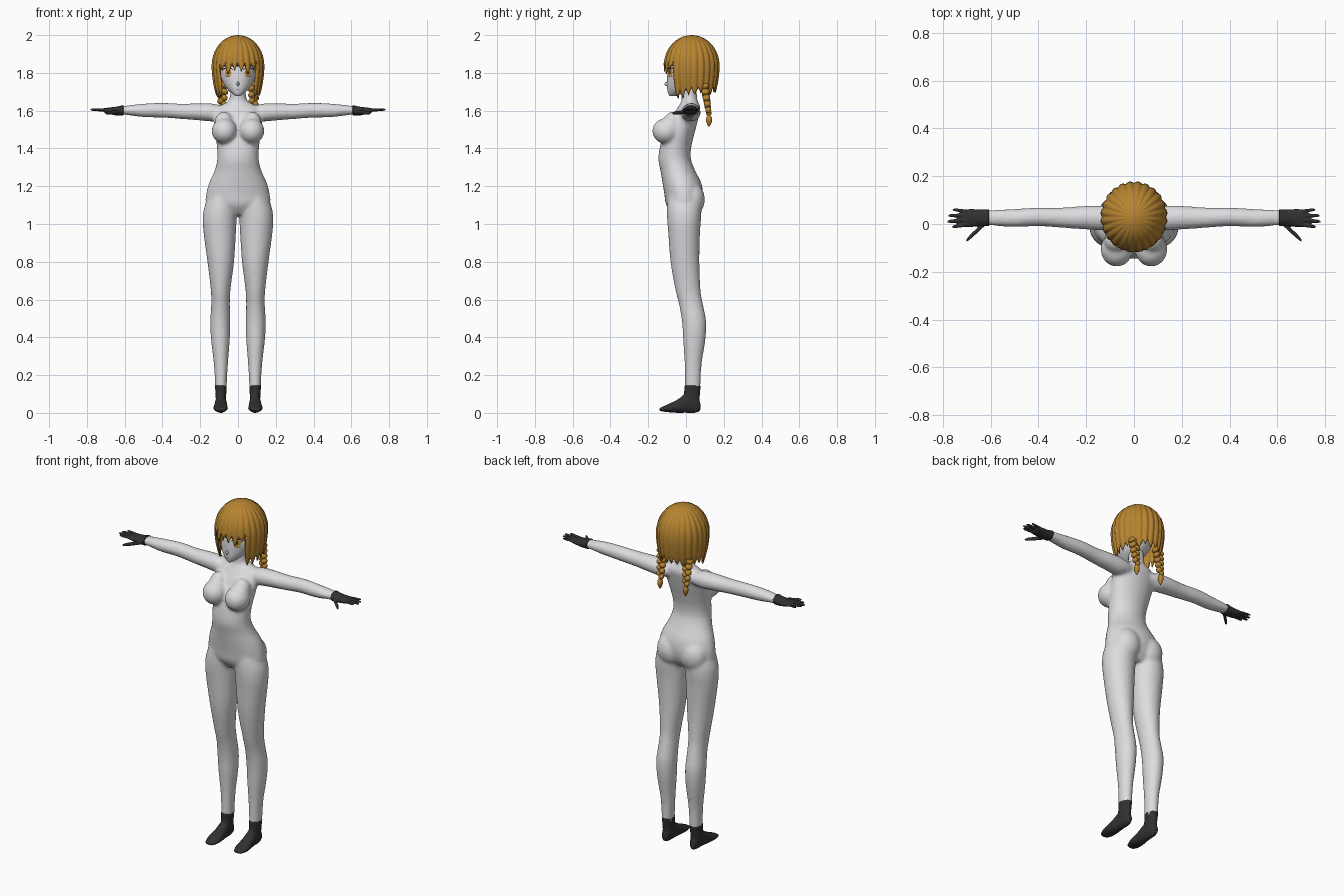
import bpy, bmesh, math
from mathutils import Matrix, Vector
from mathutils.bvhtree import BVHTree

cube = bpy.data.objects.get("Cube")
if cube:
    bpy.data.objects.remove(cube, do_unlink=True)


def material(name, r, g, b):
    m = bpy.data.materials.new(name)
    m.use_nodes = True
    m.diffuse_color = (r, g, b, 1)
    node = m.node_tree.nodes["Principled BSDF"]
    node.inputs["Base Color"].default_value = (r, g, b, 1)
    node.inputs["Roughness"].default_value = 0.7
    return m


GREY = material("body grey", .72, .72, .74)
HAIR = material("golden brown hair", .47, .23, .03)
DARK = material("charcoal", .03, .03, .032)
WHITE = material("eye white", .85, .85, .85)
AMBER = material("amber iris", .6, .27, .03)
LIP = material("muted lip", .3, .16, .15)


def finish(bm, name, mat, voxel=0, smooth=4):
    """Turn a bmesh into a smooth object, optionally fused by a voxel remesh."""
    bmesh.ops.recalc_face_normals(bm, faces=bm.faces)
    me = bpy.data.meshes.new(name)
    bm.to_mesh(me)
    bm.free()
    me.materials.append(mat)
    me.polygons.foreach_set("use_smooth", [True] * len(me.polygons))
    ob = bpy.data.objects.new(name, me)
    bpy.context.collection.objects.link(ob)
    if voxel:
        r = ob.modifiers.new("fuse", 'REMESH')
        r.mode, r.voxel_size, r.use_smooth_shade = 'VOXEL', voxel, True
        s = ob.modifiers.new("soften", 'SMOOTH')
        s.factor, s.iterations = .5, smooth
    return ob


def spline(rings, steps=4):
    """Catmull-Rom interpolation between rings."""
    out = []
    for i in range(len(rings) - 1):
        p, a, b = rings[max(i - 1, 0)], rings[i], rings[i + 1]
        q = rings[min(i + 2, len(rings) - 1)]
        for k in range(steps):
            t = k / steps
            out.append([.5 * (2 * v + (w - u) * t + (2*u - 5*v + 4*w - x) * t*t
                              + (3*v - u - 3*w + x) * t**3)
                        for u, v, w, x in zip(p, a, b, q)])
    return out + [rings[-1]]


def loft(bm, rings, axis='z', side=1, segs=28):
    """Closed skin over ellipses given as (position, a0, a1, b0, b1)."""
    loops = []
    for t, a0, a1, b0, b1 in spline(rings):
        loop = []
        for k in range(segs):
            ang = math.tau * k / segs
            a = (a0 + a1) / 2 + (a1 - a0) / 2 * math.cos(ang)
            b = (b0 + b1) / 2 + (b1 - b0) / 2 * math.sin(ang)
            x, y, z = {'z': (a, b, t), 'x': (t, a, b), 'y': (a, t, b)}[axis]
            loop.append(bm.verts.new((side * x, y, z)))
        loops.append(loop)
    for lo, hi in zip(loops, loops[1:]):
        for k in range(segs):
            n = (k + 1) % segs
            bm.faces.new((lo[k], lo[n], hi[n], hi[k]))
    bm.faces.new(loops[0])
    bm.faces.new(loops[-1])


def ball(bm, loc, size, tilt=0):
    m = Matrix.Translation(loc) @ Matrix.Rotation(tilt, 4, 'Y') @ Matrix.Diagonal((*size, 1))
    bmesh.ops.create_uvsphere(bm, u_segments=20, v_segments=12, radius=1, matrix=m)


# Body: torso, legs and arms fused into one skin
torso = [(1.05, .09, -.07, .05), (1.1, .165, -.105, .08), (1.16, .168, -.115, .09),
         (1.22, .152, -.125, .08), (1.28, .125, -.135, .05), (1.34, .11, -.146, .027),
         (1.4, .111, -.14, .027), (1.46, .119, -.125, .04), (1.52, .126, -.1, .056),
         (1.57, .13, -.075, .068), (1.61, .118, -.048, .076), (1.635, .08, -.032, .07),
         (1.66, .046, -.024, .06), (1.75, .04, -.03, .055)]
leg = [(1.2, .03, .13, -.09, .06), (1.1, .002, .175, -.1, .08), (1.03, .007, .187, -.1, .08),
       (.95, .011, .182, -.094, .074), (.8, .021, .162, -.082, .071),
       (.65, .04, .144, -.056, .077), (.57, .043, .142, -.036, .091),
       (.48, .041, .147, -.021, .107), (.38, .044, .142, -.015, .102),
       (.25, .054, .127, -.007, .082), (.11, .061, .12, -.006, .076)]
arm = [(.07, -.02, .07, 1.56, 1.62), (.13, -.027, .077, 1.543, 1.637),
       (.2, -.023, .076, 1.548, 1.639), (.3, -.016, .069, 1.556, 1.637),
       (.4, -.009, .069, 1.563, 1.641), (.5, -.013, .063, 1.566, 1.637),
       (.58, -.008, .06, 1.576, 1.628), (.63, -.004, .055, 1.582, 1.622)]
bm = bmesh.new()
loft(bm, [(z, -w, w, f, b) for z, w, f, b in torso])
for s in (1, -1):
    loft(bm, leg, side=s)
    loft(bm, arm, 'x', s)
    ball(bm, (s * .072, -.106, 1.492), (.068, .073, .068))
    ball(bm, (s * .075, -.07, 1.535), (.05, .05, .06))
    ball(bm, (s * .075, .03, 1.13), (.08, .07, .09))
finish(bm, "body", GREY, .009, 6)

# Gloved hands and socks
palm = [(.607, -.01, .062, 1.574, 1.63), (.64, -.007, .06, 1.574, 1.622),
        (.68, -.013, .063, 1.582, 1.617), (.71, -.012, .061, 1.59, 1.613)]
ankle = [(.146, .059, .123, -.009, .079), (.1, .062, .119, -.012, .074), (.03, .064, .117, -.03, .07)]
foot = [(.077, .077, .104, .012, .05), (.05, .065, .116, 0, .1), (0, .06, .121, 0, .1),
        (-.05, .056, .127, 0, .068), (-.1, .054, .131, .004, .044), (-.14, .068, .118, .01, .026)]
digits = [((.69, -.002), (.762, -.012), .008), ((.69, .018), (.782, .01), .0085),
          ((.69, .036), (.778, .035), .008), ((.69, .053), (.76, .06), .007),
          ((.625, .002), (.702, -.07), .011)]
for s, label in ((1, "left"), (-1, "right")):
    bm = bmesh.new()
    loft(bm, palm, 'x', s)
    for n, (a, b, r) in enumerate(digits):
        z0, z1 = (1.594, 1.586) if n == 4 else (1.603, 1.606)
        rings = []
        for t, k in ((0, 1), (.5, 1), (.85, .85), (1, .4)):
            x, y, z = (u + (v - u) * t for u, v in zip((*a, z0), (*b, z1)))
            rings.append((x, y - r * k, y + r * k, z - r * k, z + r * k))
        loft(bm, rings, 'x', s, 12)
    finish(bm, label + "_hand", DARK, .004, 2)
    bm = bmesh.new()
    loft(bm, ankle, side=s)
    loft(bm, foot, 'y', s)
    finish(bm, label + "_foot", DARK, .006, 4)

# Head with a small nose
skull = [(1.678, .012, -.086, -.05), (1.69, .03, -.094, -.02), (1.72, .062, -.1, .05),
         (1.76, .085, -.1, .09), (1.8, .096, -.098, .11), (1.86, .1, -.09, .13),
         (1.92, .09, -.06, .12), (1.965, .045, -.02, .08)]
bm = bmesh.new()
loft(bm, [(z, -w, w, f, b) for z, w, f, b in skull], segs=40)
bmesh.ops.recalc_face_normals(bm, faces=bm.faces)
face = BVHTree.FromBMesh(bm)
ball(bm, (0, -.1, 1.742), (.007, .014, .012))
finish(bm, "head", GREY)


def decal(name, mat, cx, cz, w, low, high, lift, sides=(1, -1)):
    """Thin plate laid on the face between two curves of t = -1..1."""
    bm = bmesh.new()
    for s in sides:
        rows = []
        for k in range(17):
            t = k / 8 - 1
            row = []
            for z in (low(t), (low(t) + high(t)) / 2, high(t)):
                x = s * (cx + w * t)
                hit = face.ray_cast(Vector((x, -1, cz + z)), Vector((0, 1, 0)))[0]
                row.append(bm.verts.new((x, hit.y - lift, cz + z)))
            rows.append(row)
        for p, q in zip(rows, rows[1:]):
            for j in (0, 1):
                bm.faces.new((p[j], q[j], q[j + 1], p[j + 1]))
    bmesh.ops.remove_doubles(bm, verts=bm.verts, dist=1e-5)
    finish(bm, name, mat)


def dome(h):
    return lambda t: h * math.sqrt(max(0, 1 - t * t))


# Eyes, brows and mouth
decal("eye_whites", WHITE, .053, 1.802, .028, dome(-.02), dome(.023), .002)
decal("irises", AMBER, .052, 1.802, .017, dome(-.02), dome(.022), .0035)
decal("pupils", DARK, .052, 1.804, .007, dome(-.01), dome(.011), .005)
decal("lashes", DARK, .054, 1.804, .031, dome(.019), dome(.027), .005)
decal("lower_lashes", DARK, .055, 1.801, .02, dome(-.023), dome(-.02), .004)
decal("brows", HAIR, .05, 1.842, .026, dome(.004), dome(.008), .003)
decal("mouth", LIP, 0, 1.712, .014, dome(-.002), dome(.001), .002, (1,))

# Hair cap: pointed locks around the head, short over the face
LOCKS, FINE = 24, 8
bm = bmesh.new()
columns = []
for c in range(LOCKS * FINE):
    lock, f = c // FINE, (c % FINE) / FINE
    ang = math.tau * c / (LOCKS * FINE)
    mid = abs((lock + .5) * 360 / LOCKS - 180)          # 0 at the front
    tip, rise = (1.805, .045) if mid < 48 else (1.668, .045) if mid < 95 else (1.695, .03)
    tip += .012 * math.sin(lock * 2.3)
    end = tip + rise * abs(2 * f - 1)
    heights = [1.84 + .16 * math.cos(math.pi / 2 * k / 10) for k in range(1, 11)]
    heights += [1.84 + (end - 1.84) * k / 7 for k in range(1, 8)]
    column = []
    for z in heights:
        u = (z - 1.84) / .16
        r = math.sqrt(max(0, 1 - u * u)) if u > 0 else 1 - (.05 if mid < 48 else .17) * u * u
        r *= .955 + .05 * math.sin(math.pi * f)
        column.append(bm.verts.new((.14 * r * math.sin(ang), .03 + .148 * r * math.cos(ang), z)))
    columns.append(column)
crown = bm.verts.new((0, .03, 2))
for a, b in zip(columns, columns[1:] + columns[:1]):
    bm.faces.new((crown, a[0], b[0]))
    for k in range(len(a) - 1):
        bm.faces.new((a[k], a[k + 1], b[k + 1], b[k]))
hair = finish(bm, "hair", HAIR)
shell = hair.modifiers.new("thickness", 'SOLIDIFY')
shell.thickness, shell.offset = .006, -1

# Two braids of alternating strands, each ending in a tuft
for s, label in ((1, "left"), (-1, "right")):
    bm = bmesh.new()
    for k in range(10):
        side, size = (-1) ** k, 1 - .045 * k
        ball(bm, (s * .083 + side * .012 * size, .098 + .0025 * k, 1.735 - .0165 * k),
             (.024 * size, .025 * size, .016), side * .6)
    tuft = [(1.578, .077, .089, .115, .127), (1.56, .069, .097, .106, .138),
            (1.54, .07, .096, .107, .137), (1.515, .081, .085, .119, .124)]
    loft(bm, tuft, side=s, segs=14)
    finish(bm, label + "_braid", HAIR)
